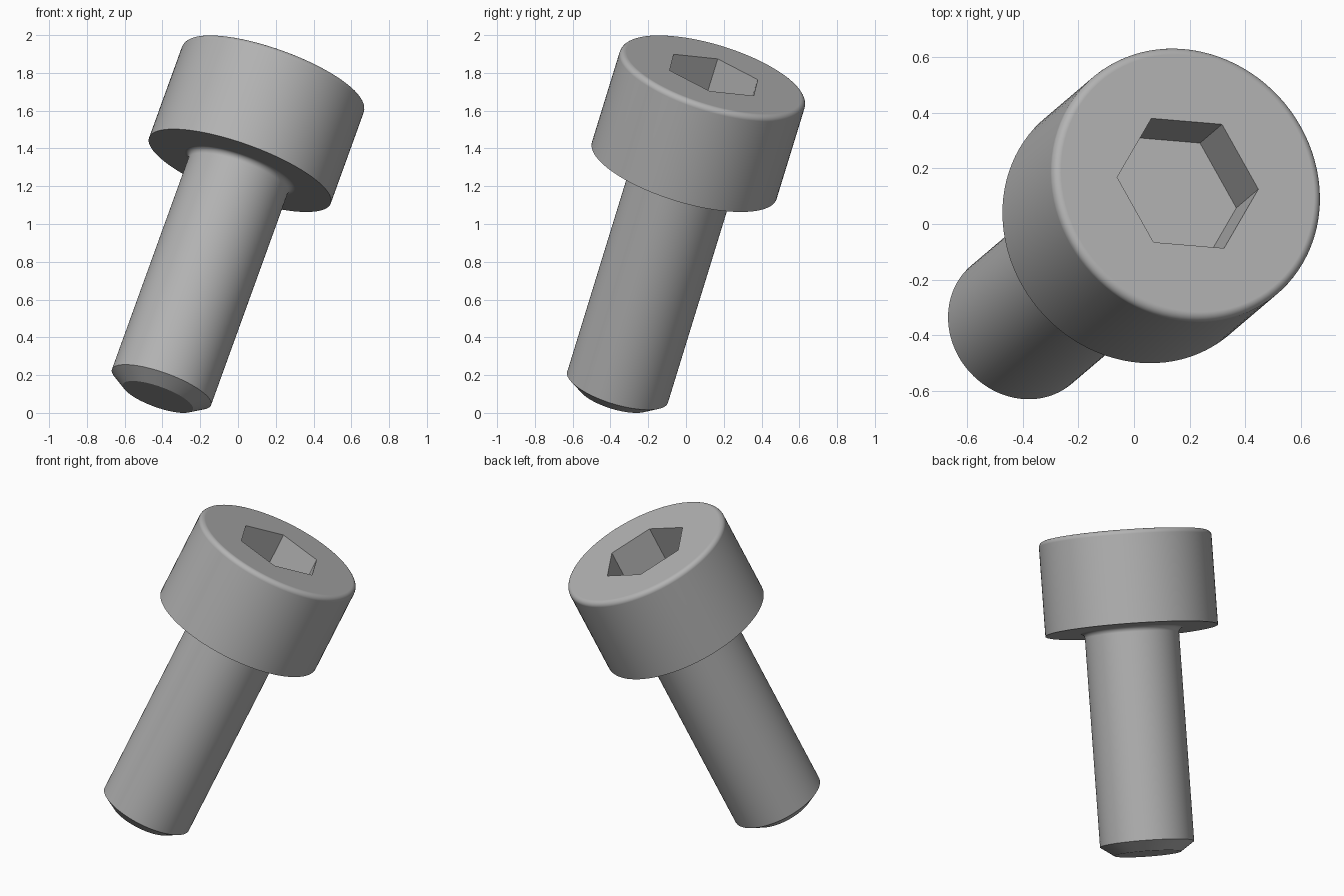
import bpy, bmesh, math
from mathutils import Matrix, Vector

cube = bpy.data.objects.get("Cube")
if cube:
    bpy.data.objects.remove(cube, do_unlink=True)

# Dimensions, measured along the screw axis from the tip
SHANK_R, TIP_R, CHAMFER = 0.279, 0.197, 0.057
SHANK_LEN, HEAD_R, HEAD_H = 1.327, 0.5115, 0.56
ROUND, NECK = 0.03, 0.03
HEX_R, HEX_DEPTH = 0.2685, 0.242
TOP = SHANK_LEN + HEAD_H
SEGMENTS = 96

# Leaning axis, with the local x direction through one hexagon corner
axis = Vector((0.327, 0.278, 0.9034)).normalized()
side = Vector((0.255, -0.0215, -0.0857))
side = (side - axis * side.dot(axis)).normalized()
pose = Matrix((side, axis.cross(side), axis)).transposed().to_4x4()
pose.translation = (-0.4236, -0.378, 0.0845)

steel = bpy.data.materials.new("grey steel")
steel.use_nodes = True
steel.diffuse_color = (0.45, 0.45, 0.45, 1)
steel.node_tree.nodes["Principled BSDF"].inputs["Base Color"].default_value = steel.diffuse_color


def arc(cx, cz, radius, start, end, steps=6):
    """Points of a circular arc in the radius/height plane, angles in degrees."""
    angles = [math.radians(start + (end - start) * i / steps) for i in range(steps + 1)]
    return [(cx + radius * math.cos(a), cz + radius * math.sin(a)) for a in angles]


def lathe(name, profile, segments):
    """Closed solid of revolution about local z."""
    bm = bmesh.new()
    rings = []
    for r, z in profile:
        turns = [2 * math.pi * i / segments for i in range(segments)]
        rings.append([bm.verts.new((r * math.cos(t), r * math.sin(t), z)) for t in turns])
    for low, high in zip(rings, rings[1:]):
        for i in range(segments):
            j = (i + 1) % segments
            bm.faces.new((low[i], low[j], high[j], high[i]))
    bm.faces.new(rings[0][::-1])
    bm.faces.new(rings[-1])
    mesh = bpy.data.meshes.new(name)
    bm.to_mesh(mesh)
    bm.free()
    mesh.materials.append(steel)
    obj = bpy.data.objects.new(name, mesh)
    bpy.context.collection.objects.link(obj)
    obj.matrix_world = pose
    return obj


# Chamfered tip, shank, neck fillet and rounded head in one profile
profile = [(TIP_R, 0), (SHANK_R, CHAMFER)]
profile += arc(SHANK_R + NECK, SHANK_LEN - NECK, NECK, 180, 90)
profile += [(HEAD_R, SHANK_LEN)]
profile += arc(HEAD_R - ROUND, TOP - ROUND, ROUND, 0, 90)
screw = lathe("socket_head_screw", profile, SEGMENTS)

# Hexagonal drive socket
cutter = lathe("socket_cutter", [(HEX_R, TOP - HEX_DEPTH), (HEX_R, TOP + 0.1)], 6)
cutter.hide_render = True
bpy.context.view_layer.update()
cut = screw.modifiers.new("hex socket", "BOOLEAN")
cut.operation = "DIFFERENCE"
cut.solver = "EXACT"
cut.object = cutter

bpy.ops.object.select_all(action="DESELECT")
screw.select_set(True)
bpy.context.view_layer.objects.active = screw
bpy.ops.object.modifier_apply(modifier=cut.name)
bpy.data.objects.remove(cutter, do_unlink=True)

# Smooth sides, crisp edges and flat end faces
bpy.ops.object.shade_smooth_by_angle(angle=math.radians(30))
normals = screw.modifiers.new("flat faces", "WEIGHTED_NORMAL")
normals.keep_sharp = True
